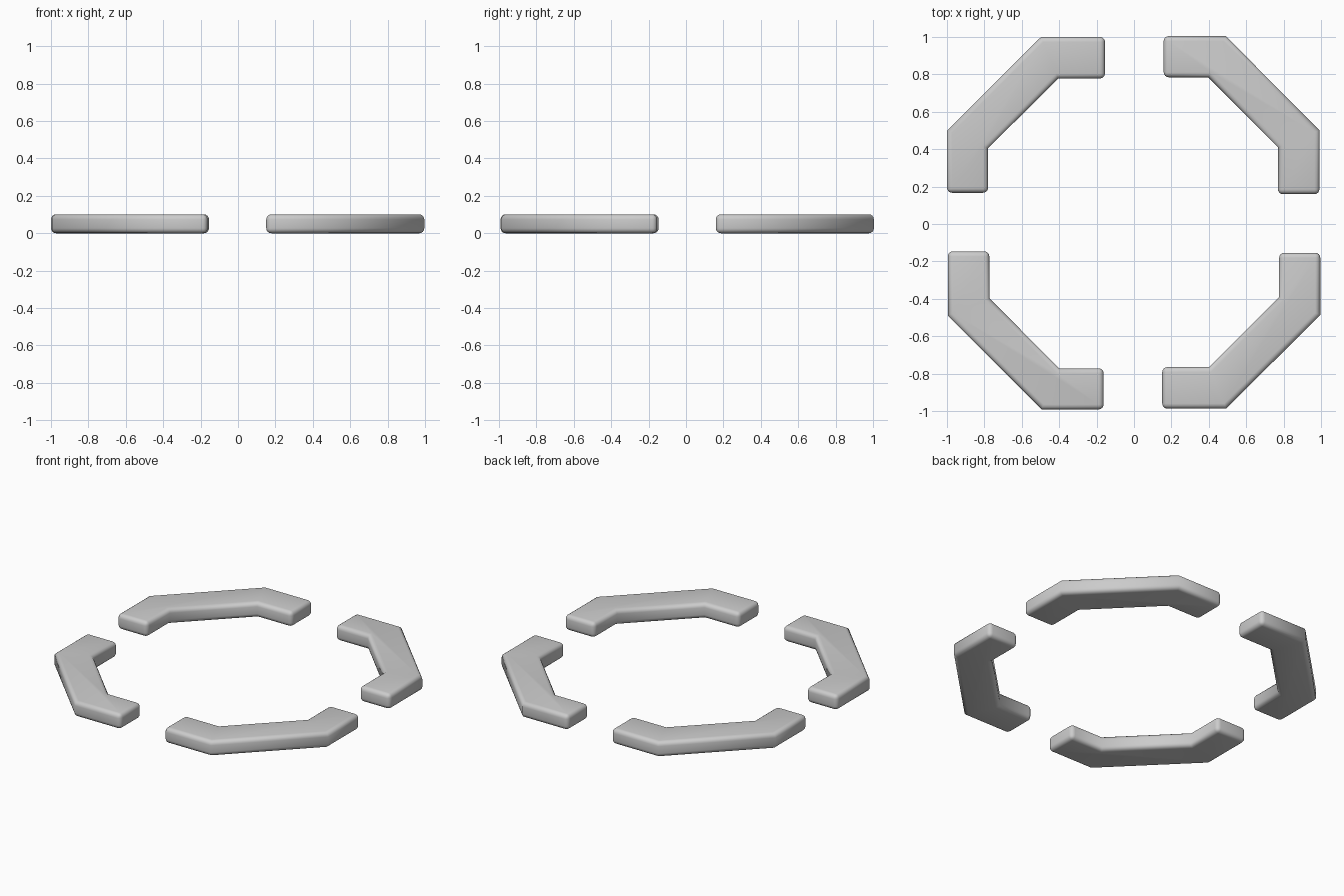
import bpy, bmesh, math
from mathutils import Matrix, Vector

if "Cube" in bpy.data.objects:
    bpy.data.objects.remove(bpy.data.objects["Cube"])

HEIGHT = 0.101
BEVEL = 0.027
PIVOT = Vector((-0.002, 0.0065, 0))  # slightly off-centre rotation pivot

# Outline of the back-left corner piece
OUTLINE = [(-0.155, 1.0), (-0.497, 1.0), (-1.0, 0.499), (-1.0, 0.167),
           (-0.78, 0.167), (-0.78, 0.405), (-0.405, 0.778), (-0.155, 0.778)]
BENDS = {OUTLINE[i] for i in (1, 2, 5, 6)}


def corner_piece(name, angle):
    bm = bmesh.new()
    base = bm.faces.new([bm.verts.new((x, y, 0)) for x, y in OUTLINE])
    ext = bmesh.ops.extrude_face_region(bm, geom=[base])
    top = [v for v in ext["geom"] if isinstance(v, bmesh.types.BMVert)]
    bmesh.ops.translate(bm, verts=top, vec=(0, 0, HEIGHT))
    bmesh.ops.recalc_face_normals(bm, faces=bm.faces)

    # Round everything except the mitred bends
    def is_bend(e):
        a, b = e.verts
        upright = abs(a.co.z - b.co.z) > 0.01
        return upright and any((a.co.xy - Vector(p)).length < 1e-4 for p in BENDS)
    edges = [e for e in bm.edges if not is_bend(e)]
    bmesh.ops.bevel(bm, geom=edges, offset=BEVEL, segments=4, profile=0.5,
                    affect='EDGES', clamp_overlap=True)

    # Turn the piece into its own corner
    bmesh.ops.rotate(bm, verts=bm.verts, cent=PIVOT,
                     matrix=Matrix.Rotation(math.radians(angle), 3, 'Z'))
    mesh = bpy.data.meshes.new(name)
    bm.to_mesh(mesh)
    bm.free()
    obj = bpy.data.objects.new(name, mesh)
    bpy.context.collection.objects.link(obj)
    for p in mesh.polygons:
        p.use_smooth = True
    return obj


for name, angle in (("corner_back_left", 0), ("corner_front_left", 90),
                    ("corner_front_right", 180), ("corner_back_right", 270)):
    corner_piece(name, angle)
